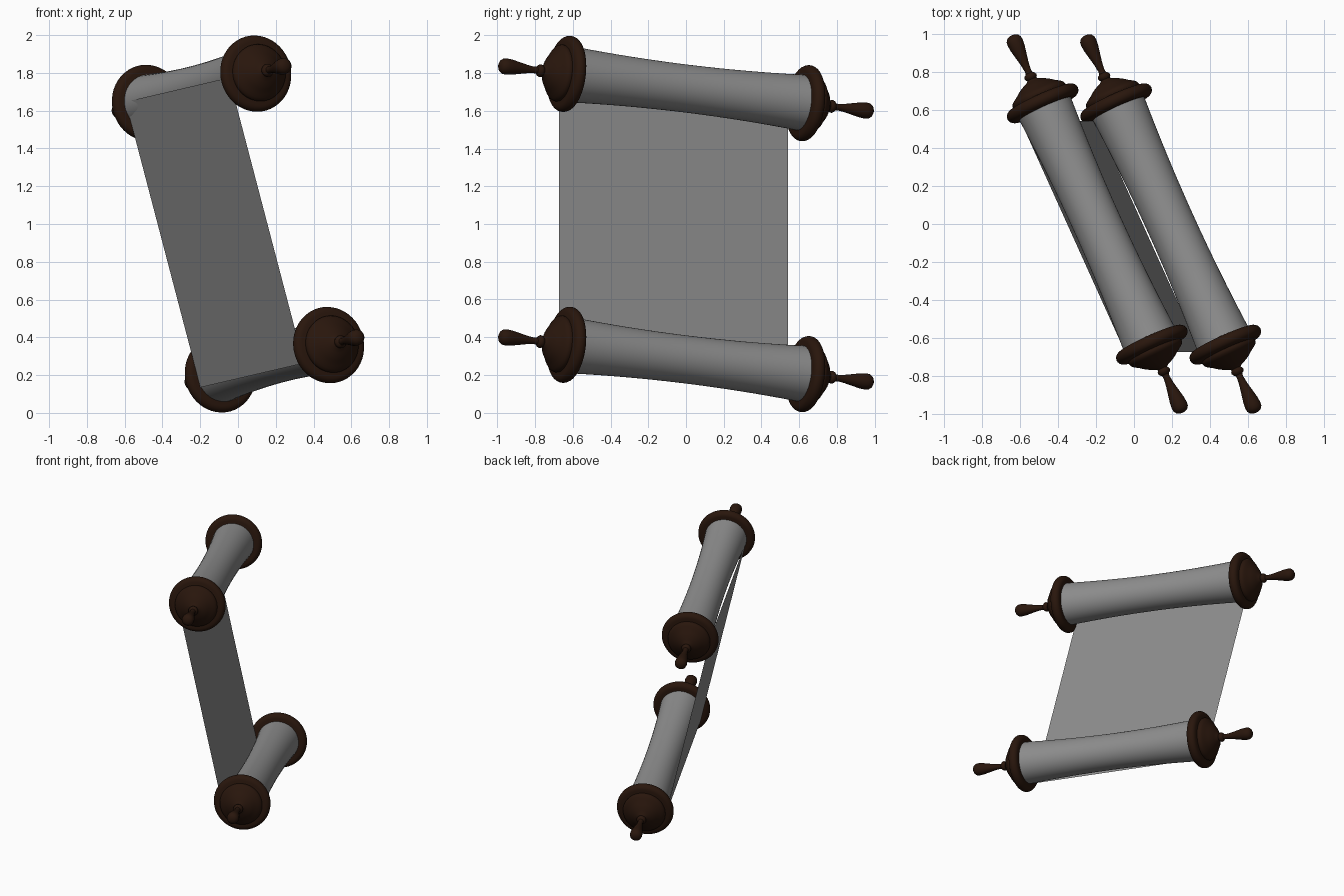
import bpy, bmesh
from math import sin, cos, pi
from mathutils import Vector

if "Cube" in bpy.data.objects:
    bpy.data.objects.remove(bpy.data.objects["Cube"])

AXIS = Vector((0.41, -0.906, 0.111)).normalized()
CENTRES = {"upper": Vector((-0.193, 0, 1.7185)), "lower": Vector((0.193, 0, 0.2815))}


def material(name, rgb):
    m = bpy.data.materials.new(name)
    m.diffuse_color = (*rgb, 1)
    m.use_nodes = True
    m.node_tree.nodes["Principled BSDF"].inputs["Base Color"].default_value = m.diffuse_color
    return m


brown = material("dark_wood", (0.022, 0.008, 0.0037))
grey = material("grey_paper", (0.27, 0.27, 0.27))


def lathe(name, profile, centre, axis, mat, sides=48):
    """Spin (distance along axis, radius) points around the axis."""
    bm = bmesh.new()
    rings = []
    for t, r in profile:
        if r == 0:
            rings.append([bm.verts.new((0, 0, t))] * sides)
        else:
            rings.append([bm.verts.new((r * cos(2 * pi * i / sides), r * sin(2 * pi * i / sides), t))
                          for i in range(sides)])
    for a, b in zip(rings, rings[1:]):
        for i in range(sides):
            j = (i + 1) % sides
            bm.faces.new(list(dict.fromkeys((a[i], a[j], b[j], b[i]))))
    bmesh.ops.recalc_face_normals(bm, faces=bm.faces)
    me = bpy.data.meshes.new(name)
    bm.to_mesh(me)
    bm.free()
    ob = bpy.data.objects.new(name, me)
    bpy.context.collection.objects.link(ob)
    ob.location = centre
    ob.rotation_euler = axis.to_track_quat('Z', 'Y').to_euler()
    me.materials.append(mat)
    bpy.ops.object.select_all(action='DESELECT')
    ob.select_set(True)
    bpy.context.view_layer.objects.active = ob
    bpy.ops.object.shade_smooth_by_angle(angle=0.7)
    return ob


# rolled paper: waisted cylinder
steps = 16
roll = [(0.68 * (2 * i / steps - 1), 0.127 + 0.022 * (2 * i / steps - 1) ** 2) for i in range(steps + 1)]

# turned end: rounded disc, stepped dome, bead, handle
disc = [(0.70 + 0.033 * sin(a), 0.17 + 0.033 * cos(a)) for a in [pi * (k / 10 - 0.5) for k in range(11)]]
end = [(0.667, 0)] + disc + [
    (0.735, 0.150), (0.745, 0.152), (0.757, 0.148), (0.767, 0.137), (0.778, 0.121),
    (0.788, 0.106), (0.797, 0.095), (0.808, 0.079), (0.820, 0.056), (0.830, 0.034),
    (0.838, 0.025), (0.846, 0.032), (0.856, 0.034), (0.866, 0.029), (0.874, 0.019),
    (0.890, 0.017), (0.930, 0.022), (0.980, 0.032), (1.020, 0.040), (1.050, 0.043),
    (1.070, 0.041), (1.084, 0.032), (1.092, 0.018), (1.094, 0)]

for label, c in CENTRES.items():
    lathe(label + "_paper_roll", roll, c, AXIS, grey)
    lathe(label + "_front_handle", end, c, AXIS, brown)
    lathe(label + "_back_handle", end, c, -AXIS, brown)

# flat open sheet between the rolls
back_top, front_top = Vector((-0.595, 0.54, 1.647)), Vector((-0.047, -0.673, 1.775))
drop = Vector((0.396, 0, -1.512))
me = bpy.data.meshes.new("paper_sheet")
me.from_pydata([back_top, front_top, front_top + drop, back_top + drop], [], [(0, 3, 2, 1)])
me.materials.append(grey)
sheet = bpy.data.objects.new("paper_sheet", me)
bpy.context.collection.objects.link(sheet)
